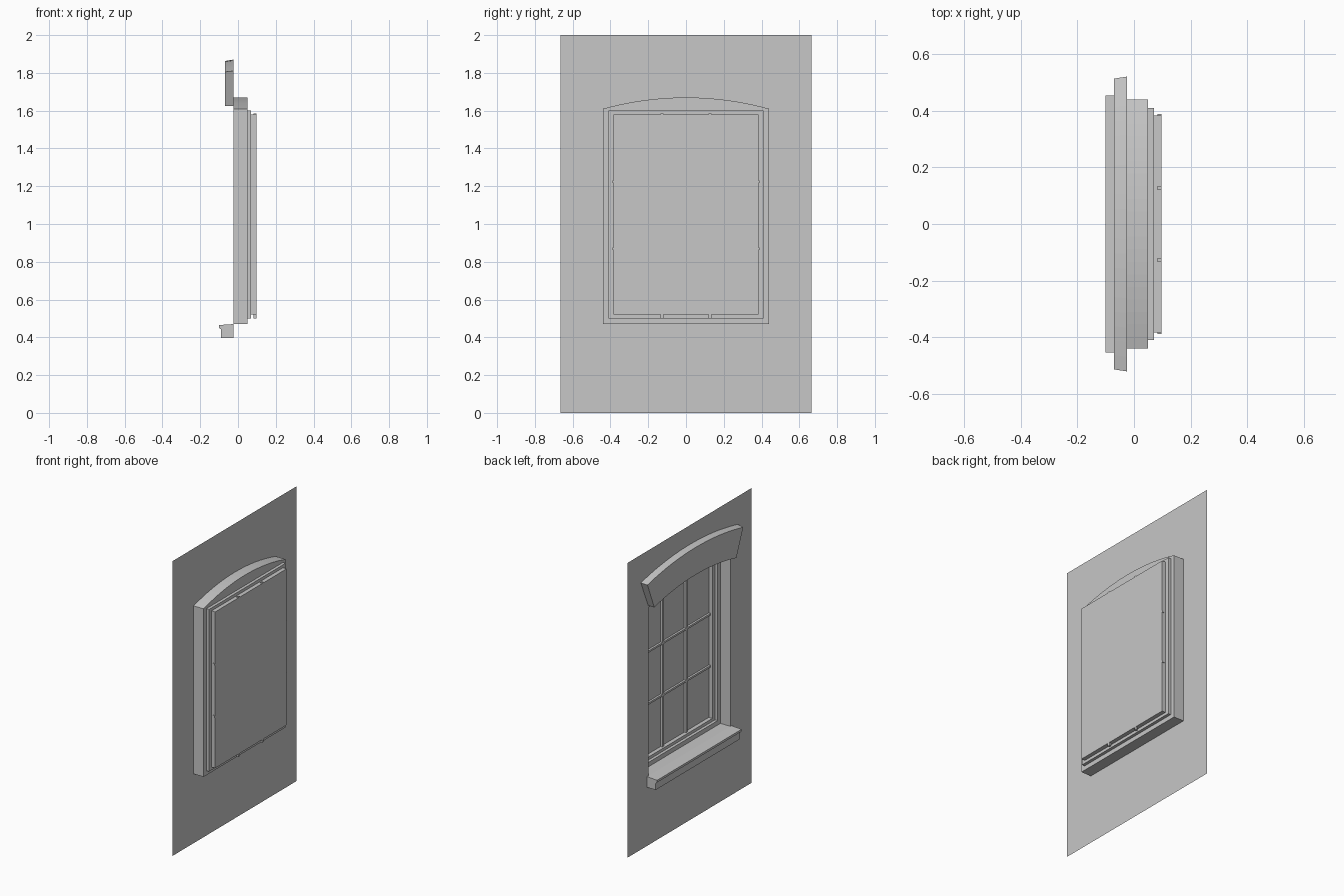
import bpy, bmesh
from math import asin, sin, cos
from mathutils import Vector

if "Cube" in bpy.data.objects:
    bpy.data.objects.remove(bpy.data.objects["Cube"], do_unlink=True)

grey = bpy.data.materials.new("plaster grey")
grey.use_nodes = True
colour = (0.57, 0.57, 0.57, 1)
grey.diffuse_color = colour
grey.node_tree.nodes["Principled BSDF"].inputs["Base Color"].default_value = colour

# Depths, from the wall face back to the glass
WALL, FRAME, SASH, GLASS = -0.025, 0.05, 0.07, 0.097


def arc(half, z_side, z_mid, n=20):
    """Points (y, z) of a shallow arch from -half to +half."""
    rise = z_mid - z_side
    r = (half * half + rise * rise) / (2 * rise)
    a = asin(half / r)
    return [(r * sin(a * t), z_mid - r + r * cos(a * t))
            for t in (2 * i / n - 1 for i in range(n + 1))]


def rect(half, low, high):
    return [(-half, low), (-half, high), (half, high), (half, low)]


def loop(bm, pts, x):
    return [bm.verts.new((x, y, z)) for y, z in pts]


def tube(bm, pts_a, xa, pts_b, xb):
    """Walls joining two matching outlines at different depths."""
    a, b = loop(bm, pts_a, xa), loop(bm, pts_b, xb)
    for i in range(len(a)):
        j = (i + 1) % len(a)
        bm.faces.new((a[i], a[j], b[j], b[i]))


def ring(bm, outer, inner, x):
    """Flat face with a hole."""
    edges = []
    for pts in (outer, inner):
        v = loop(bm, pts, x)
        edges += [bm.edges.new((v[i - 1], v[i])) for i in range(len(v))]
    bmesh.ops.triangle_fill(bm, use_beauty=True, use_dissolve=False,
                            edges=edges, normal=Vector((-1, 0, 0)))


def finish(bm, name, closed=False):
    bmesh.ops.remove_doubles(bm, verts=bm.verts, dist=1e-5)
    bmesh.ops.recalc_face_normals(bm, faces=bm.faces)
    bm.normal_update()
    # Open shells face the outdoor side
    if not closed and sum(f.normal.x * f.calc_area() for f in bm.faces) > 0:
        bmesh.ops.reverse_faces(bm, faces=bm.faces)
    mesh = bpy.data.meshes.new(name)
    bm.to_mesh(mesh)
    bm.free()
    mesh.materials.append(grey)
    obj = bpy.data.objects.new(name, mesh)
    bpy.context.collection.objects.link(obj)
    return obj


def bar(name, y, z, size_y, size_z):
    bm = bmesh.new()
    bmesh.ops.create_cube(bm, size=1)
    for v in bm.verts:
        v.co = Vector((0.09 + v.co.x * 0.014, y + v.co.y * size_y, z + v.co.z * size_z))
    finish(bm, name, closed=True)


opening = [(-0.44, 0.47)] + arc(0.44, 1.61, 1.67) + [(0.44, 0.47)]
frame = rect(0.41, 0.5, 1.6)
pane = rect(0.383, 0.52, 1.58)

# Wall with arched opening
bm = bmesh.new()
ring(bm, rect(0.665, 0, 2), opening, WALL)
finish(bm, "wall")

# Reveal and the flat face behind it
bm = bmesh.new()
tube(bm, opening, WALL, opening, FRAME)
ring(bm, opening, frame, FRAME)
finish(bm, "window_reveal")

# Stepped sash frame
bm = bmesh.new()
tube(bm, frame, FRAME, frame, SASH)
ring(bm, frame, pane, SASH)
tube(bm, pane, SASH, pane, GLASS)
finish(bm, "window_sash")

# Glass
bm = bmesh.new()
bm.faces.new(loop(bm, pane, GLASS))
finish(bm, "window_pane")

# Glazing bars
for side, y in (("right", -0.127), ("left", 0.127)):
    bar("upright_bar_" + side, y, 1.043, 0.015, 1.085)
for level, z in (("lower", 0.87), ("upper", 1.223)):
    bar("cross_bar_" + level, 0, z, 0.776, 0.013)

# Arched lintel, open against the wall
lower = arc(0.44, 1.625, 1.677)
back = lower + arc(0.52, 1.81, 1.87)[::-1]
front = lower + arc(0.513, 1.805, 1.863)[::-1]
bm = bmesh.new()
tube(bm, back, WALL, front, -0.07)
n = len(lower)
face = loop(bm, front, -0.07)
for i in range(n - 1):
    bm.faces.new((face[i], face[i + 1], face[-2 - i], face[-1 - i]))
finish(bm, "lintel")

# Sill with a nosing along its top edge
profile = [(WALL, 0.47), (-0.1, 0.465), (-0.1, 0.45), (-0.09, 0.442),
           (-0.09, 0.397), (WALL, 0.397)]
bm = bmesh.new()
ends = [[bm.verts.new((x, y, z)) for x, z in profile] for y in (-0.453, 0.453)]
for end in ends:
    bm.faces.new(end)
for i in range(len(profile) - 1):
    bm.faces.new((ends[0][i], ends[0][i + 1], ends[1][i + 1], ends[1][i]))
finish(bm, "sill")
